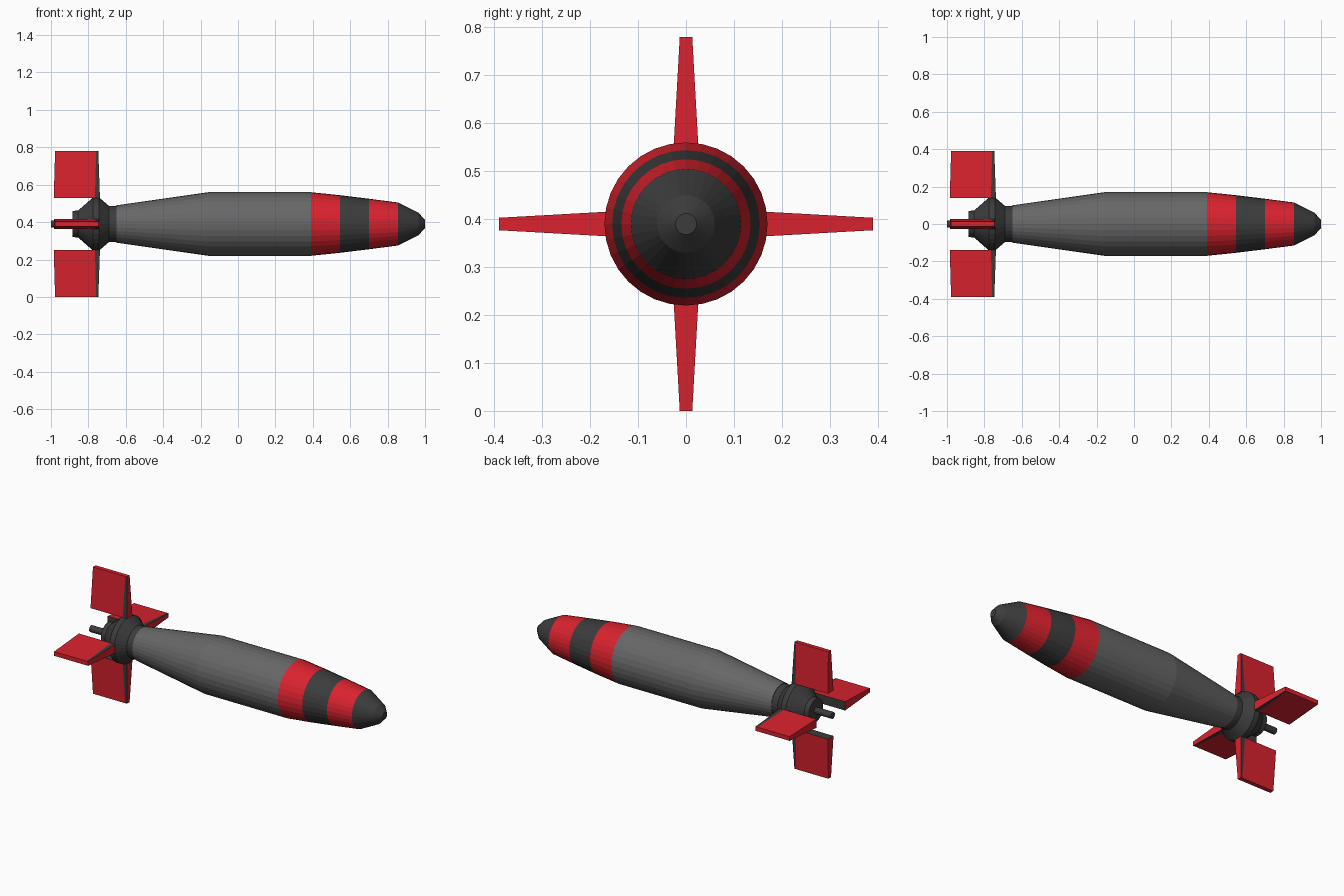
import bpy, bmesh, math
from mathutils import Matrix, Vector

if "Cube" in bpy.data.objects:
    bpy.data.objects.remove(bpy.data.objects["Cube"])

AXIS_Z = 0.39
SIDES = 32


def material(name, rgb):
    m = bpy.data.materials.new(name)
    m.diffuse_color = (*rgb, 1)
    m.use_nodes = True
    m.node_tree.nodes["Principled BSDF"].inputs["Base Color"].default_value = m.diffuse_color
    return m


GREY = material("mid grey", (0.135, 0.135, 0.135))
DARK = material("dark grey", (0.045, 0.045, 0.045))
RED = material("red", (0.70, 0.016, 0.027))
MATS = [GREY, DARK, RED]


def finish(bm, name):
    bmesh.ops.recalc_face_normals(bm, faces=bm.faces)
    me = bpy.data.meshes.new(name)
    bm.to_mesh(me)
    bm.free()
    for m in MATS:
        me.materials.append(m)
    ob = bpy.data.objects.new(name, me)
    bpy.context.collection.objects.link(ob)
    return ob


def lathe(name, profile, colour_rule, sides=SIDES):
    """Closed solid turned about the long axis; profile is (x, radius)."""
    bm = bmesh.new()
    rings = []
    for x, r in profile:
        ring = []
        for i in range(sides):
            a = 2 * math.pi * i / sides
            ring.append(bm.verts.new((x, r * math.cos(a), AXIS_Z + r * math.sin(a))))
        rings.append(ring)
    for a, b in zip(rings, rings[1:]):
        for i in range(sides):
            j = (i + 1) % sides
            bm.faces.new((a[i], a[j], b[j], b[i]))
    bm.faces.new(rings[0])
    bm.faces.new(rings[-1])
    for f in bm.faces:
        f.material_index = colour_rule(f.calc_center_median().x)
    return finish(bm, name)


def body_colour(x):
    if x < 0.39:
        return 0
    if x < 0.545 or 0.70 < x < 0.855:
        return 2
    return 1


# Main casing with painted bands and blunt nose
lathe("casing", [(-0.65, 0.10), (-0.16, 0.17), (0.39, 0.17), (0.545, 0.154),
                 (0.70, 0.135), (0.855, 0.115), (0.965, 0.06), (1.0, 0.022)],
      body_colour)

# Tail hub: collar, flare, cone and rear ring
lathe("tail_hub", [(-0.885, 0.07), (-0.855, 0.072), (-0.775, 0.142),
                   (-0.743, 0.142), (-0.69, 0.097), (-0.645, 0.097)],
      lambda x: 1)

# Rear rod
lathe("rear_rod", [(-1.0, 0.02), (-0.87, 0.02)], lambda x: 1, 12)


def fin(name, angle):
    """Tapered fin: red panel, dark side strip behind a red leading edge."""
    bm = bmesh.new()
    # (radius, half thickness, x of trailing edge, strip, leading edge)
    levels = [(0.14, 0.027, -0.985, -0.765, -0.738),
              (0.39, 0.013, -0.978, -0.758, -0.747)]
    loops = []
    for r, h, *xs in levels:
        pts = [(x, -h, r) for x in xs] + [(x, h, r) for x in reversed(xs)]
        loops.append([bm.verts.new(p) for p in pts])
    root, tip = loops
    for i in range(6):
        j = (i + 1) % 6
        f = bm.faces.new((root[i], root[j], tip[j], tip[i]))
        f.material_index = 1 if i in (1, 3) else 2
    bm.faces.new(root).material_index = 1
    bm.faces.new(tip).material_index = 2
    bm.transform(Matrix.Translation(Vector((0, 0, AXIS_Z))) @ Matrix.Rotation(angle, 4, 'X'))
    return finish(bm, name)


# Four tail fins
for k, side in enumerate(("top", "front", "bottom", "back")):
    fin(side + "_fin", k * math.pi / 2)
